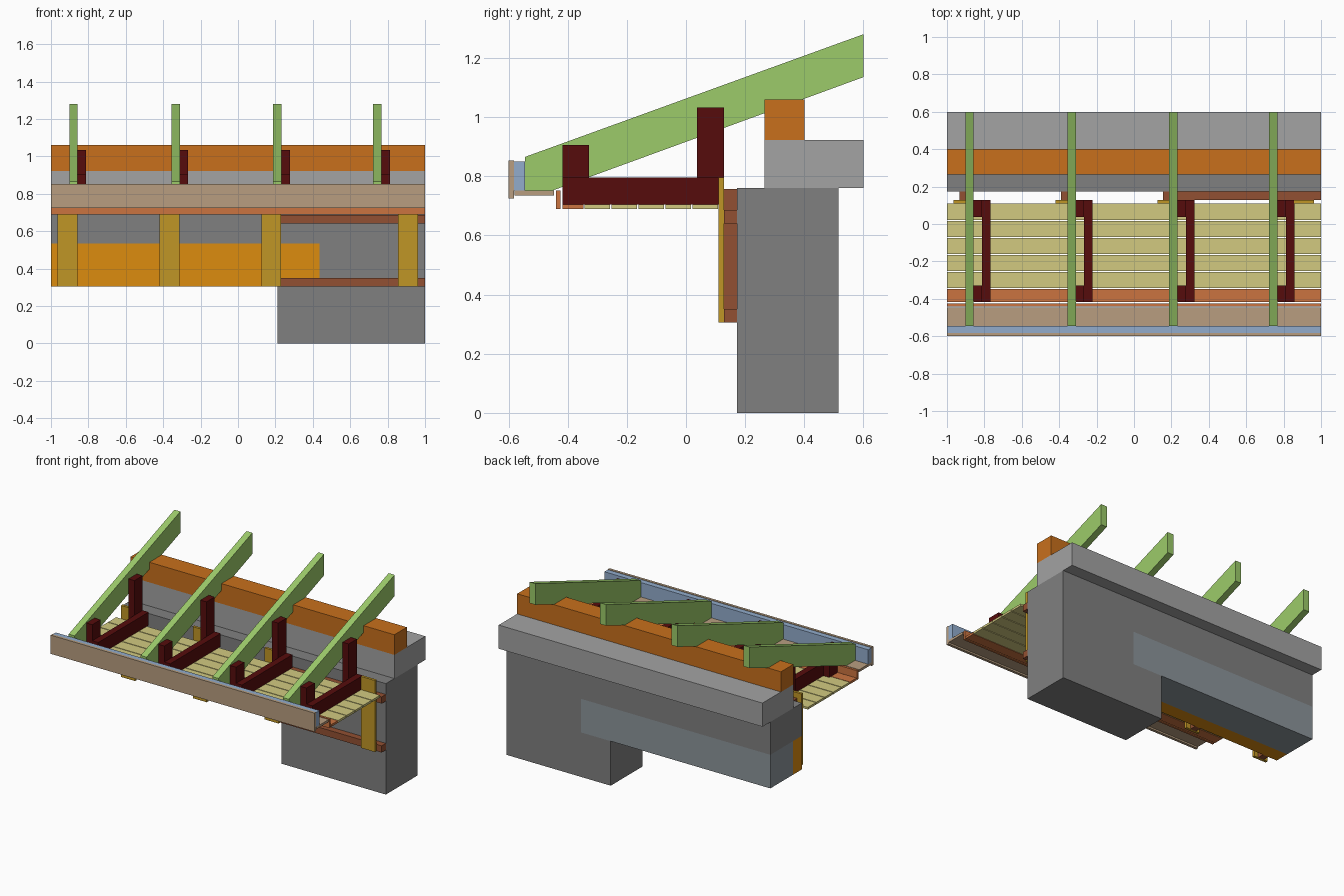
import bpy, bmesh
from mathutils import Vector

if "Cube" in bpy.data.objects:
    bpy.data.objects.remove(bpy.data.objects["Cube"])

def material(name, hexcol):
    m = bpy.data.materials.new(name)
    c = [int(hexcol[i:i + 2], 16) / 255 for i in (0, 2, 4)]
    m.diffuse_color = [((v + 0.055) / 1.055) ** 2.4 for v in c] + [1]
    m.use_nodes = True
    m.node_tree.nodes["Principled BSDF"].inputs["Base Color"].default_value = m.diffuse_color
    return m

GREY = material("masonry", "808080")
PALE = material("pale_masonry", "A3A3A3")
SLATE = material("inner_lintel_grey", "8C959B")
AMBER = material("outer_lintel_orange", "DC8C0F")
PLATE = material("plate_orange", "C8701C")
GREEN = material("rafter_green", "9CCB6A")
MAROON = material("bracket_maroon", "560C0C")
MUSTARD = material("board_mustard", "C09626")
BROWN = material("batten_brown", "925032")
KHAKI = material("soffit_khaki", "D2CA80")
TERRA = material("trim_terracotta", "CB7440")
TAN = material("fascia_tan", "B89E80")
BLUE = material("backing_blue", "92ACCC")

def prism(name, pts, offset, mat):
    """Extrude a closed 3D outline along offset."""
    bm = bmesh.new()
    face = bm.faces.new([bm.verts.new(p) for p in pts])
    ext = bmesh.ops.extrude_face_region(bm, geom=[face], use_keep_orig=True)
    bmesh.ops.translate(bm, vec=Vector(offset),
                        verts=[g for g in ext["geom"] if isinstance(g, bmesh.types.BMVert)])
    bmesh.ops.recalc_face_normals(bm, faces=bm.faces)
    me = bpy.data.meshes.new(name)
    bm.to_mesh(me)
    bm.free()
    me.materials.append(mat)
    ob = bpy.data.objects.new(name, me)
    bpy.context.collection.objects.link(ob)
    return ob

def box(name, x0, x1, y0, y1, z0, z1, mat):
    return prism(name, [(x0, y0, z0), (x1, y0, z0), (x1, y1, z0), (x0, y1, z0)],
                 (0, 0, z1 - z0), mat)

# Masonry wall with an opening and lintel pocket
wall = [(0.21, 0), (1, 0), (1, 0.76), (-1, 0.76), (-1, 0.535),
        (0.435, 0.535), (0.435, 0.305), (0.21, 0.305)]
prism("wall", [(x, 0.173, z) for x, z in wall], (0, 0.342, 0), GREY)
box("outer_lintel", -1, 0.435, 0.173, 0.272, 0.305, 0.535, AMBER)
box("inner_lintel", -1, 0.435, 0.272, 0.515, 0.305, 0.535, SLATE)
box("wall_cap", -1, 1, 0.265, 0.6, 0.76, 0.922, PALE)
box("wall_plate", -1, 1, 0.265, 0.4, 0.922, 1.06, PLATE)

# Rafters seated on the plate, each with a hanging soffit bracket
rafter = [(0.6, 1.28), (-0.545, 0.865), (-0.545, 0.752), (-0.45, 0.752),
          (0.265, 1.013), (0.265, 1.06), (0.395, 1.06), (0.6, 1.135)]
for i, x in enumerate((-0.902, -0.356, 0.188, 0.722)):
    a, b, c = x + 0.045, x + 0.09, x + 0.135
    prism(f"rafter_{i}", [(x, y, z) for y, z in rafter], (0.045, 0, 0), GREEN)
    box(f"front_hanger_{i}", a, b, -0.418, -0.328, 0.705, 0.905, MAROON)
    box(f"rear_hanger_{i}", a, b, 0.038, 0.128, 0.705, 1.033, MAROON)
    box(f"soffit_joist_{i}", b, c, -0.418, 0.128, 0.705, 0.795, MAROON)

# Cladding boards over battens on the wall face
for i, x in enumerate((-0.911, -0.367, 0.178, 0.909)):
    box(f"cover_board_{i}", x - 0.053, x + 0.053, 0.11, 0.128, 0.305, 0.795, MUSTARD)
    if i < 3:
        box(f"upright_batten_{i}", x - 0.022, x + 0.022, 0.128, 0.173, 0.305, 0.757, BROWN)
for name, z in (("lower_batten", 0.305), ("upper_batten", 0.64)):
    box(name, 0.2, 1, 0.128, 0.173, z, z + 0.046, BROWN)

# Soffit boards
for i in range(5):
    y = -0.343 + i * 0.0914
    box(f"soffit_board_{i}", -1, 1, y, y + 0.086, 0.69, 0.705, KHAKI)

# Eaves trim and fascia
box("soffit_edge_board", -1, 1, -0.418, -0.347, 0.69, 0.705, TERRA)
box("soffit_edge_trim", -1, 1, -0.44, -0.425, 0.69, 0.752, TERRA)
box("eaves_board", -1, 1, -0.58, -0.447, 0.735, 0.751, TAN)
box("fascia_backing", -1, 1, -0.582, -0.545, 0.751, 0.85, BLUE)
box("fascia", -1, 1, -0.6, -0.582, 0.725, 0.853, TAN)
